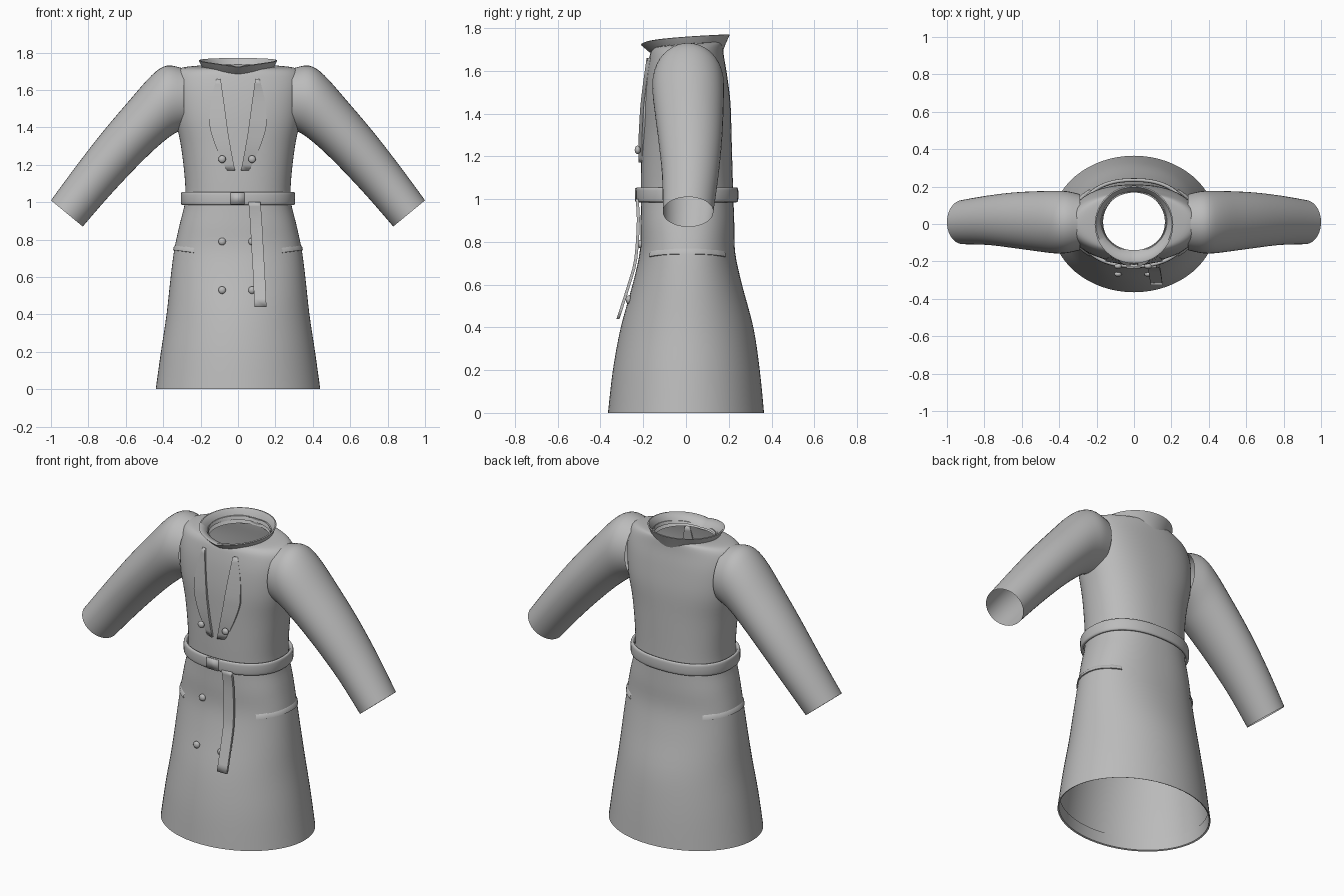
import bpy, bmesh, math
from mathutils import Vector

cube = bpy.data.objects.get("Cube")
if cube:
    bpy.data.objects.remove(cube, do_unlink=True)

cloth = bpy.data.materials.new("grey cloth")
cloth.use_nodes = True
GREY = (0.5, 0.5, 0.5, 1)
cloth.diffuse_color = GREY
cloth.node_tree.nodes["Principled BSDF"].inputs["Base Color"].default_value = GREY


def finish(name, bm, angle=50):
    """Turn a bmesh into a smooth-shaded object."""
    bmesh.ops.recalc_face_normals(bm, faces=bm.faces)
    mesh = bpy.data.meshes.new(name)
    bm.to_mesh(mesh)
    bm.free()
    mesh.materials.append(cloth)
    obj = bpy.data.objects.new(name, mesh)
    bpy.context.collection.objects.link(obj)
    bpy.ops.object.select_all(action='DESELECT')
    obj.select_set(True)
    bpy.context.view_layer.objects.active = obj
    bpy.ops.object.shade_smooth_by_angle(angle=math.radians(angle))
    return obj


def spline(rows, steps):
    """Smoothly interpolate between rows of numbers."""
    out = []
    for i in range(len(rows) - 1):
        a, b = rows[max(i - 1, 0)], rows[i]
        c, d = rows[i + 1], rows[min(i + 2, len(rows) - 1)]
        for s in range(steps):
            t = s / steps
            out.append([q + t / 2 * (r - p + t * (2 * p - 5 * q + 4 * r - s2
                        + t * (3 * (q - r) + s2 - p)))
                        for p, q, r, s2 in zip(a, b, c, d)])
    out.append(list(rows[-1]))
    return out


def loft(name, rings, around=True, ends=False, angle=50):
    """Skin a list of point rings (or open rows) with quads."""
    bm = bmesh.new()
    grid = [[bm.verts.new(p) for p in ring] for ring in rings]
    n = len(grid[0])
    pairs = list(zip(grid, grid[1:])) + ([(grid[-1], grid[0])] if ends else [])
    for lo, hi in pairs:
        for j in range(n if around else n - 1):
            k = (j + 1) % n
            bm.faces.new((lo[j], lo[k], hi[k], hi[j]))
    return finish(name, bm, angle)


def spow(v, e):
    return math.copysign(abs(v) ** e, v)


def oval(hx, front, back, zf, zb, power, a):
    """Point at angle a on a rounded horizontal section, tilted front to back."""
    s = spow(math.sin(a), 2 / power)
    y = (front + back) / 2 + (back - front) / 2 * s
    lift = ((1 + math.sin(a)) / 2) ** 0.4
    return Vector((hx * spow(math.cos(a), 2 / power), y, zf + (zb - zf) * lift))


def ovals(rows, count=64):
    return [[oval(*r, math.tau * j / count) for j in range(count)] for r in rows]


# Coat body: half width, front, back, height at front, at back, squareness
body = [(hx, f, b, z, z, p) for z, hx, f, b, p in [
    (0, .44, -.365, .365, 2), (.2, .412, -.342, .345, 2),
    (.4, .382, -.305, .315, 2), (.6, .36, -.25, .262, 2.1),
    (.75, .34, -.217, .23, 2.2), (.88, .312, -.213, .226, 2.3),
    (1, .284, -.21, .222, 2.3), (1.12, .284, -.21, .218, 2.3),
    (1.3, .305, -.207, .213, 2.3), (1.45, .335, -.202, .208, 2.4),
    (1.58, .347, -.188, .192, 2.4), (1.67, .345, -.17, .177, 2.2)]]
body += [(.315, -.16, .172, 1.695, 1.72, 2), (.23, -.155, .17, 1.7, 1.735, 2),
         (.172, -.145, .168, 1.695, 1.735, 2)]
loft("coat_body", ovals(spline(body, 4)))

# Turned-up hem inside the skirt
hem = [(.44, -.365, .365, 0, 0, 2), (.432, -.357, .357, .004, .004, 2),
       (.426, -.351, .351, .07, .07, 2)]
loft("hem_lining", ovals(hem))

# Flared collar that folds over into the neck
collar = [(.165, -.15, .172, 1.675, 1.69, 2), (.19, -.175, .185, 1.69, 1.725, 2),
          (.21, -.21, .205, 1.72, 1.77, 2), (.203, -.2, .198, 1.724, 1.771, 2),
          (.18, -.16, .18, 1.712, 1.745, 2), (.17, -.14, .168, 1.69, 1.71, 2)]
loft("collar", ovals(collar))

# Belt: rounded band running loosely round the waist
HALF_H, HALF_T = .035, .01
band = []
for i in range(16):
    a = math.tau * i / 16
    out = HALF_T * spow(math.cos(a), .6)
    z = 1.02 + HALF_H * spow(math.sin(a), .6)
    band.append((.296 + out, -.225 - out, .235 + out, z, z, 2.3))
loft("belt", ovals(band), ends=True)

# Sleeves: each row is top x, top z, bottom x, bottom z, centre y, half depth
sleeve = [(.29, 1.715, .29, 1.39, .01, .15), (.38, 1.73, .335, 1.37, .01, .165),
          (.46, 1.68, .385, 1.335, .01, .167), (.58, 1.545, .465, 1.265, .015, .16),
          (.72, 1.38, .575, 1.155, .02, .148), (.86, 1.2, .7, 1.02, .02, .132),
          (1, 1.01, .83, .87, .01, .118)]


def sleeve_ring(tx, tz, bx, bz, y, depth, side):
    mid = Vector(((tx + bx) / 2, y, (tz + bz) / 2))
    up = Vector(((tx - bx) / 2, 0, (tz - bz) / 2))
    ring = []
    for j in range(40):
        a = math.tau * j / 40
        p = mid + up * math.sin(a) + Vector((0, depth * math.cos(a), 0))
        ring.append((p.x * side, p.y, p.z))
    return ring


# Lapels: height, inner x, outer x, front y
lapel = [(1.66, .093, .115, -.184), (1.55, .077, .143, -.2), (1.44, .062, .152, -.213),
         (1.38, .054, .146, -.217), (1.28, .037, .112, -.222), (1.17, .016, .06, -.222)]


def slab(name, rows, thickness):
    """Strip of cloth given as left/right point pairs, thickened."""
    rings = []
    for l, r in rows:
        back = Vector((0, thickness, 0))
        rings.append([l, r, r + back, l + back])
    obj = loft(name, rings, angle=35)
    bm = bmesh.new()
    bm.from_mesh(obj.data)
    bmesh.ops.holes_fill(bm, edges=[e for e in bm.edges if e.is_boundary])
    bmesh.ops.recalc_face_normals(bm, faces=bm.faces)
    bm.to_mesh(obj.data)
    bm.free()
    return obj


# Dense body sections reused to lay pocket edges on the surface
dense = spline(body, 8)


def pocket_edge(name, middle):
    rows = []
    for i in range(25):
        u = i / 12 - 1
        a = middle + u * .85
        z = .748 - .013 * u * u
        r = min(dense, key=lambda s: abs(s[3] - z))
        row = []
        for grow, dz in ((-.004, .022), (.004, .012), (.007, -.004), (-.004, -.007)):
            row.append(oval(r[0] + grow, r[1] - grow, r[2] + grow, z + dz, z + dz, r[5], a))
        rows.append(row)
    loft(name, rows, around=False, angle=35)


for side, label in ((1, "left"), (-1, "right")):
    loft(label + "_sleeve", [sleeve_ring(*r, side) for r in spline(sleeve, 4)])
    slab(label + "_lapel",
         [(Vector((side * a, y, z)), Vector((side * b, y + .016, z)))
          for z, a, b, y in spline(lapel, 3)], .016)
    pocket_edge(label + "_pocket_edge", 0 if side > 0 else math.pi)

# Hanging belt end: height, centre x, front y
tail = [(1, .088, -.236), (.9, .096, -.23), (.72, .106, -.242),
        (.6, .113, -.274), (.44, .12, -.325)]
slab("belt_end", [(Vector((x - .032, y, z)), Vector((x + .032, y, z)))
                  for z, x, y in spline(tail, 3)], .014)

# Belt keeper at the centre front
slab("belt_keeper", [(Vector((-.04, -.239, z)), Vector((.035, -.239, z)))
                     for z in (.988, 1.052)], .009)

# Buttons in two columns
for z, y in ((1.23, -.226), (.79, -.213), (.53, -.268)):
    for x in (-.085, .075):
        bm = bmesh.new()
        bmesh.ops.create_uvsphere(bm, u_segments=16, v_segments=10, radius=.02)
        button = finish("button", bm)
        button.location = (x, y, z)
        button.scale.y = .7
